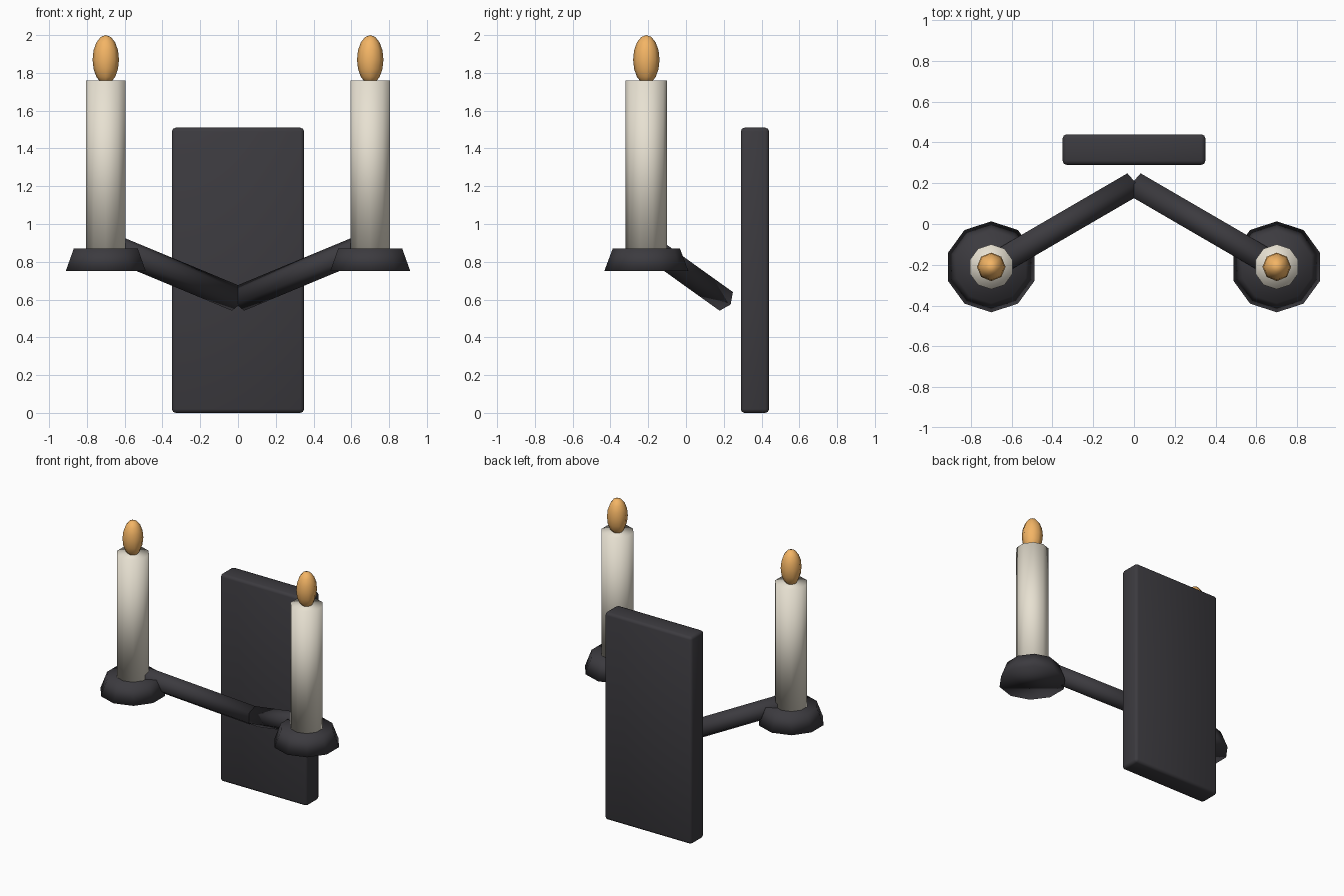
import bpy, bmesh
from mathutils import Matrix, Vector

if "Cube" in bpy.data.objects:
    bpy.data.objects.remove(bpy.data.objects["Cube"])


def material(name, color):
    m = bpy.data.materials.new(name)
    m.diffuse_color = (*color, 1)
    m.use_nodes = True
    m.node_tree.nodes["Principled BSDF"].inputs["Base Color"].default_value = m.diffuse_color
    return m


iron = material("dark_iron", (0.045, 0.043, 0.05))
wax = material("cream_wax", (0.80, 0.75, 0.64))
glow = material("flame_orange", (0.90, 0.46, 0.13))


def make_object(name, bm, mat):
    me = bpy.data.meshes.new(name)
    for f in bm.faces:
        f.smooth = True
    bm.to_mesh(me)
    bm.free()
    me.materials.append(mat)
    ob = bpy.data.objects.new(name, me)
    bpy.context.collection.objects.link(ob)
    return ob


def frustum(name, mat, sides, r1, r2, start, end):
    """Capped cylinder or cone between two points."""
    start, end = Vector(start), Vector(end)
    d = (end - start).normalized()
    # one corner of the section lies along the given side direction
    ref = Vector((0, 1, 0)) if abs(d.z) > 0.99 else Vector((1, 0, 0))
    y = (ref - d * ref.dot(d)).normalized()
    rot = Matrix((y.cross(d), y, d)).transposed().to_4x4()
    bm = bmesh.new()
    bmesh.ops.create_cone(bm, cap_ends=True, segments=sides, radius1=r1, radius2=r2,
                          depth=(end - start).length,
                          matrix=Matrix.Translation((start + end) / 2) @ rot)
    return make_object(name, bm, mat)


# Wall plate with softened edges
bm = bmesh.new()
bmesh.ops.create_cube(bm, size=1, matrix=Matrix.Translation((0, 0.365, 0.755))
                      @ Matrix.Diagonal((0.70, 0.15, 1.51, 1)))
plate = make_object("wall_plate", bm, iron)
bev = plate.modifiers.new("soft_edges", 'BEVEL')
bev.width = 0.02
bev.segments = 2

for side, s in (("left", -1), ("right", 1)):
    x, y = 0.70 * s, -0.21
    # Six-sided arm rising from the middle to the candle
    frustum(side + "_arm", iron, 6, 0.07, 0.07, (0.012 * s, 0.19, 0.607), (x, y, 0.893))
    # Drip dish
    frustum(side + "_dish", iron, 10, 0.223, 0.178, (x, y, 0.75), (x, y, 0.87))
    # Candle
    frustum(side + "_candle", wax, 10, 0.11, 0.11, (x, y, 0.86), (x, y, 1.76))
    # Flame
    bm = bmesh.new()
    bmesh.ops.create_uvsphere(bm, u_segments=8, v_segments=8, radius=1,
                              matrix=Matrix.Translation((x, y, 1.87))
                              @ Matrix.Diagonal((0.07, 0.07, 0.13, 1)))
    make_object(side + "_flame", bm, glow)
